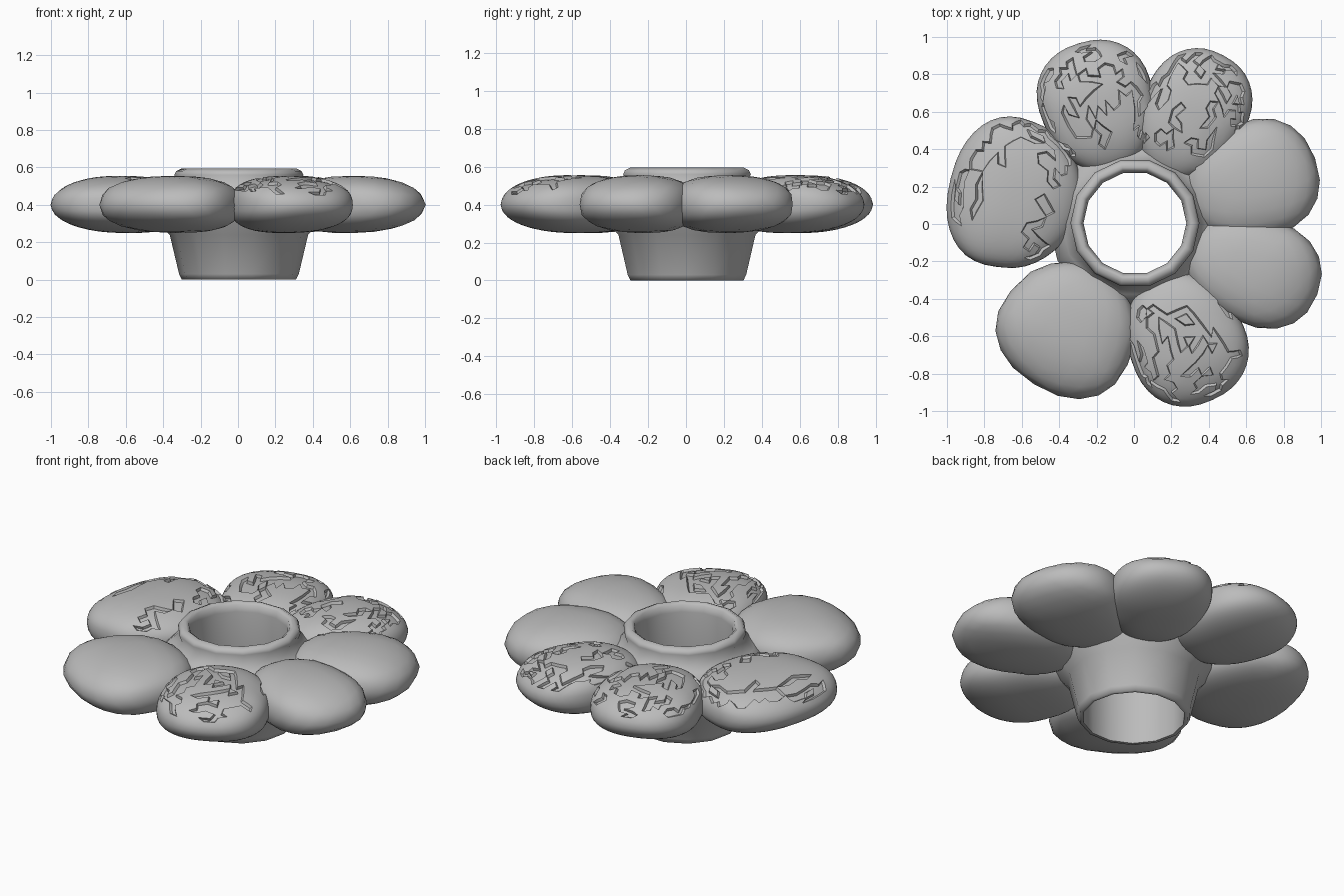
import bpy, bmesh, math, random
from mathutils import Vector

random.seed(7)
if "Cube" in bpy.data.objects:
    bpy.data.objects.remove(bpy.data.objects["Cube"])

grey = bpy.data.materials.new("stone grey")
grey.use_nodes = True
COLOUR = (0.5, 0.5, 0.5, 1)
grey.diffuse_color = COLOUR
grey.node_tree.nodes["Principled BSDF"].inputs["Base Color"].default_value = COLOUR


def finish(bm, name, angle):
    bmesh.ops.recalc_face_normals(bm, faces=bm.faces)
    mesh = bpy.data.meshes.new(name)
    bm.to_mesh(mesh)
    bm.free()
    mesh.materials.append(grey)
    obj = bpy.data.objects.new(name, mesh)
    bpy.context.collection.objects.link(obj)
    bpy.ops.object.select_all(action='DESELECT')
    obj.select_set(True)
    bpy.context.view_layer.objects.active = obj
    bpy.ops.object.shade_smooth_by_angle(angle=math.radians(angle))


def power(value, exponent):
    return math.copysign(abs(value) ** exponent, value)


def crack(bm, walks, steps):
    # Wandering strips of sunken faces on the upper side
    tops = [f for f in bm.faces if f.normal.z > 0.6 and f.calc_center_median().xy.length > 0.45]
    allowed, chosen = set(tops), set()
    for _ in range(walks):
        face = random.choice(tops)
        for _ in range(steps):
            chosen.add(face)
            near = [n for e in face.edges for n in e.link_faces if n in allowed and n not in chosen]
            if not near:
                break
            face = random.choice(near)
    faces = sorted(chosen, key=lambda f: f.index)
    bmesh.ops.inset_region(bm, faces=faces, thickness=0.008, depth=-0.015, use_even_offset=False)


def petal(name, degrees, outer, half_width, rough):
    a = math.radians(degrees)
    out, side = Vector((math.cos(a), math.sin(a), 0)), Vector((-math.sin(a), math.cos(a), 0))
    inner = 0.3
    mid, length = (outer + inner) / 2, (outer - inner) / 2
    bm = bmesh.new()
    bmesh.ops.create_icosphere(bm, subdivisions=4 if rough else 3, radius=1)
    for v in bm.verts:
        u, s, w = v.co
        # Plump lens, blunt and low at the hub, full outside, with a thinner tip
        root = max(-u, 0)
        taper = 1 + 0.16 * u - 0.12 * u * u
        tip = 0.05 * max(u, 0) * (1 - abs(w))
        along = (length - 0.05) * power(u, 0.86 if u > 0 else 0.72) - 0.05 * root
        p = out * (mid + along + tip) + side * (half_width * taper * power(s, 0.85))
        height = 0.155 * (1 - 0.04 * u * u - 0.12 * root ** 3) if w > 0 else 0.15 * (1 - 0.08 * u)
        p.z = 0.4 + height * power(w, 0.75)
        v.co = p
    bm.normal_update()
    bm.faces.ensure_lookup_table()
    if rough:
        crack(bm, 28, 6)
    finish(bm, name, 40)


# Petals: name, direction, reach, half width, cracked top
for spec in [("petal_back_left", 107, 1.01, 0.305, True),
             ("petal_back_right", 62, 1.02, 0.28, True),
             ("petal_right_back", 20, 1.03, 0.31, False),
             ("petal_right_front", -21, 1.05, 0.285, False),
             ("petal_front_right", -66, 1.03, 0.31, True),
             ("petal_front_left", -122, 1.01, 0.37, False),
             ("petal_left", 166, 1.01, 0.40, True)]:
    petal(*spec)

# Hub: open tube with a flared foot, a skirt between the petals, a waist and a rolled rim
profile = [(0.285, 0.0), (0.305, 0.0), (0.32, 0.03), (0.37, 0.24), (0.44, 0.31), (0.46, 0.4),
           (0.39, 0.47), (0.33, 0.52), (0.345, 0.56), (0.335, 0.58), (0.305, 0.595), (0.285, 0.58),
           (0.275, 0.54), (0.29, 0.3), (0.285, 0.02)]
SIDES = 14
bm = bmesh.new()
rings = []
for i in range(SIDES):
    a = math.tau * i / SIDES
    rings.append([bm.verts.new((0.005 + r * math.cos(a), 0.005 + r * math.sin(a), z)) for r, z in profile])
for i in range(SIDES):
    here, there = rings[i], rings[(i + 1) % SIDES]
    for j in range(len(profile)):
        k = (j + 1) % len(profile)
        bm.faces.new((here[j], there[j], there[k], here[k]))
finish(bm, "hub_ring", 75)
